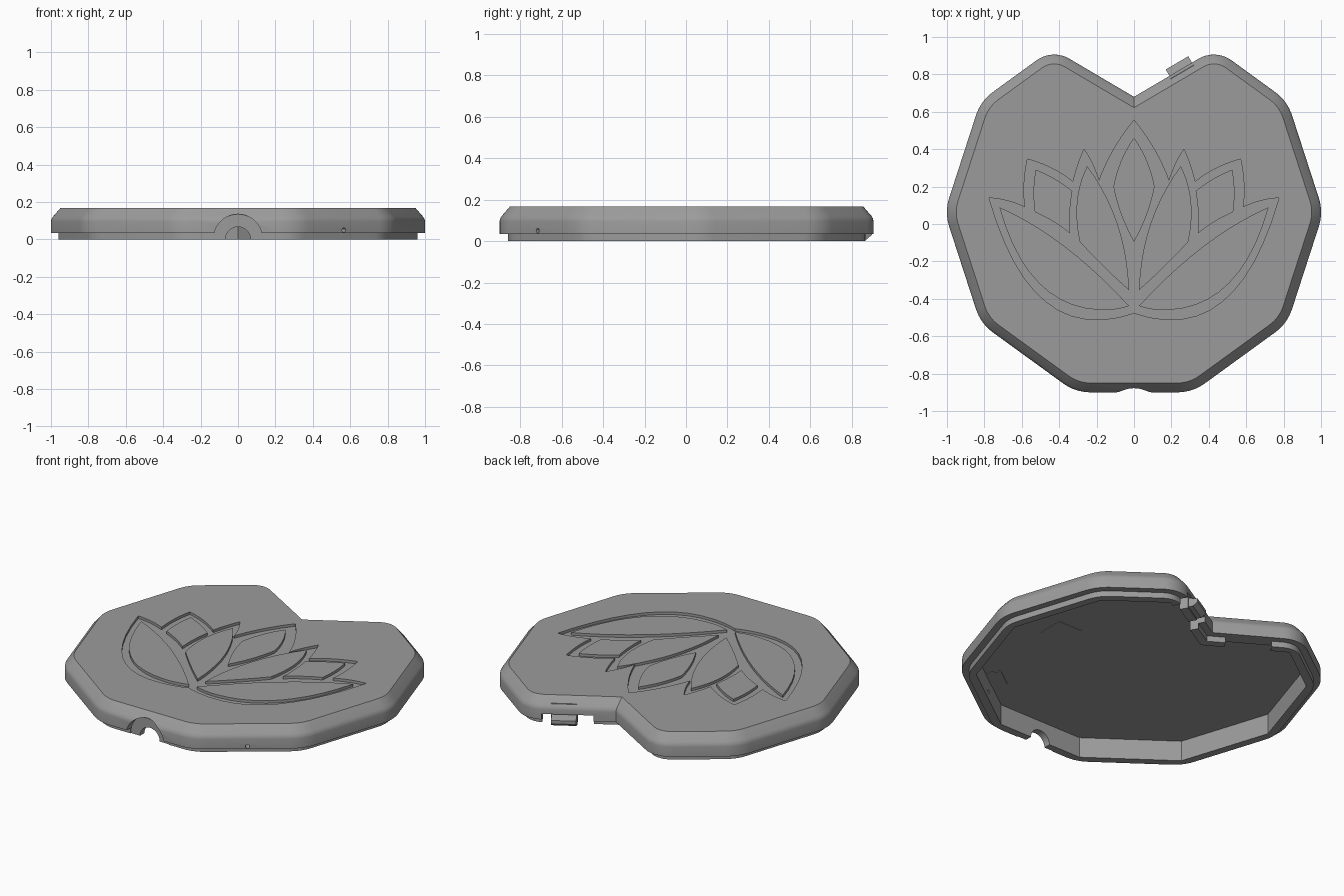
import bpy, bmesh, math
from mathutils import Vector, Matrix

if "Cube" in bpy.data.objects:
    bpy.data.objects.remove(bpy.data.objects["Cube"])

grey = bpy.data.materials.new("mid grey")
grey.diffuse_color = (0.33, 0.33, 0.33, 1)
grey.use_nodes = True
grey.node_tree.nodes["Principled BSDF"].inputs["Base Color"].default_value = grey.diffuse_color

# Outline corners (x, y, rounding radius), counter-clockwise, mirrored about x = 0
HALF = [(0.313, -0.9, 0.25), (0.82, -0.532, 0.25), (1.013, 0.063, 0.25),
        (0.82, 0.658, 0.25), (0.436, 0.937, 0.16)]
CORNERS = HALF + [(0, 0.68, 0)] + [(-x, y, r) for x, y, r in reversed(HALF)]
TOP, RIM, CEILING = 0.167, 0.035, 0.125


def outline(inset, rounded=True, steps=8):
    """Outline moved inward, with rounded or sharp corners."""
    pts, n = [], len(CORNERS)
    for i, (x, y, r) in enumerate(CORNERS):
        p = Vector((x, y))
        a = p - Vector(CORNERS[i - 1][:2])
        b = Vector(CORNERS[(i + 1) % n][:2]) - p
        n1 = Vector((a.y, -a.x)).normalized()
        n2 = Vector((b.y, -b.x)).normalized()
        miter = (n1 + n2) / (1 + n1.dot(n2))
        if rounded and r > 0:
            turn = math.atan2(n1.x * n2.y - n1.y * n2.x, n1.dot(n2))
            for k in range(steps + 1):
                direction = Matrix.Rotation(turn * k / steps, 2) @ n1
                pts.append(p - r * miter + (r - inset) * direction)
        else:
            pts.append(p - inset * miter)
    return pts


def loft(name, rings):
    """Solid through a stack of (points, z) rings, capped at both ends."""
    bm = bmesh.new()
    loops = [[bm.verts.new((p[0], p[1], z)) for p in pts] for pts, z in rings]
    for lo, hi in zip(loops, loops[1:]):
        for i in range(len(lo)):
            j = (i + 1) % len(lo)
            bm.faces.new((lo[i], lo[j], hi[j], hi[i]))
    bm.faces.new(loops[0][::-1])
    bm.faces.new(loops[-1])
    bmesh.ops.recalc_face_normals(bm, faces=bm.faces)
    return finish(name, bm)


def finish(name, bm):
    me = bpy.data.meshes.new(name)
    bm.to_mesh(me)
    bm.free()
    me.materials.append(grey)
    ob = bpy.data.objects.new(name, me)
    bpy.context.collection.objects.link(ob)
    return ob


def box(name, centre, size, angle=0.0):
    bm = bmesh.new()
    bmesh.ops.create_cube(bm, size=1)
    bm.transform(Matrix.Translation(centre) @ Matrix.Rotation(angle, 4, 'Z')
                 @ Matrix.Diagonal((*size, 1)))
    return finish(name, bm)


def rod(name, a, b, radius, sides=40):
    a, b = Vector(a), Vector(b)
    bm = bmesh.new()
    bmesh.ops.create_cone(bm, cap_ends=True, segments=sides, radius1=radius,
                          radius2=radius, depth=(b - a).length)
    bm.transform(Matrix.Translation((a + b) / 2)
                 @ (b - a).to_track_quat('Z', 'Y').to_matrix().to_4x4())
    return finish(name, bm)


def select(ob):
    bpy.ops.object.select_all(action='DESELECT')
    ob.select_set(True)
    bpy.context.view_layer.objects.active = ob


def cut(body, cutter):
    select(body)
    mod = body.modifiers.new("cut", 'BOOLEAN')
    mod.operation, mod.solver, mod.object = 'DIFFERENCE', 'EXACT', cutter
    bpy.ops.object.modifier_apply(modifier=mod.name)
    bpy.data.objects.remove(cutter, do_unlink=True)


def path(segments, end, steps=10):
    """Curve through (corner, midpoint) pairs; midpoint None means straight."""
    pts = []
    for i, (p, via) in enumerate(segments):
        q = Vector(segments[i + 1][0] if i + 1 < len(segments) else end)
        p = Vector(p)
        if via is None:
            pts.append(p)
            continue
        c = 2 * Vector(via) - (p + q) / 2
        for k in range(steps):
            t = k / steps
            pts.append((1 - t) ** 2 * p + 2 * t * (1 - t) * c + t * t * q)
    return pts


def flip(pts):
    return [Vector((-p.x, p.y)) for p in reversed(pts)]


# Lid shell: lower lip, wall and bevelled top edge
lid = loft("lid_shell", [
    (outline(0.04), 0), (outline(0.04), RIM), (outline(0), RIM),
    (outline(0), 0.095), (outline(0.003), 0.109), (outline(0.011), 0.122),
    (outline(0.05), TOP)])
cut(lid, loft("cavity", [(outline(0.088, False), -0.1),
                         (outline(0.088, False), CEILING)]))

# Sunken flower outline on the top
right = path([((0, -0.475), (0.09, -0.5)), ((0.18, -0.51), (0.53, -0.36)),
              ((0.775, 0.139), (0.68, 0.125)), ((0.583, 0.09), (0.587, 0.22)),
              ((0.57, 0.347), (0.44, 0.298)), ((0.326, 0.225), (0.30, 0.315)),
              ((0.267, 0.4), (0.222, 0.32)), ((0.187, 0.23), (0.108, 0.4))],
             (0, 0.555))
left = flip(right + [Vector((0, 0.555))])[:-1]
cut(lid, loft("flower_cutter", [(right + left, TOP - 0.016),
                                (right + left, 0.3)]))

# Petals standing in the sunken flower, flush with the top
side_petals = {
    "inner_petal": path([((0.027, -0.353), (0.16, -0.23)),
                         ((0.29, -0.095), (0.305, 0.12)),
                         ((0.25, 0.31), (0.088, 0.0))], (0.027, -0.353)),
    "middle_petal": path([((0.342, -0.05), (0.43, 0.012)),
                          ((0.53, 0.064), (0.537, 0.18)),
                          ((0.525, 0.29), (0.425, 0.242)),
                          ((0.33, 0.176), (0.343, 0.06))], (0.342, -0.05)),
    "outer_petal": path([((0.027, -0.438), (0.1, -0.456)),
                         ((0.18, -0.46), (0.51, -0.315)),
                         ((0.72, 0.09), (0.37, -0.12))], (0.027, -0.438)),
}
for name, pts in side_petals.items():
    for side, shape in (("right", pts), ("left", flip(pts))):
        loft(f"{name}_{side}", [(shape, TOP - 0.02), (shape, TOP)])
half = path([((0, -0.095), (0.068, 0.05)), ((0.11, 0.2), (0.068, 0.34))],
            (0, 0.46))
centre = half + flip(half + [Vector((0, 0.46))])[:-1]
loft("centre_petal", [(centre, TOP - 0.02), (centre, TOP)])

# Cable arch at the front: wide recess and smaller through hole
cut(lid, rod("arch_recess", (0, -1, 0.005), (0, -0.855, 0.005), 0.13))
cut(lid, rod("arch_hole", (0, -1, 0), (0, -0.7, 0), 0.067))

# Small hole through the front right wall
cut(lid, rod("pin_hole", (0.625, -0.797, 0.05), (0.49, -0.611, 0.05), 0.012, 16))

# Gaps in the rim along both sides of the notch
slope = math.atan2(0.257, 0.436)
along = Vector((math.cos(slope), math.sin(slope), 0))
outward = Vector((-along.y, along.x, 0))
spot = Vector((0.25, 0.827, 0))
cut(lid, box("clip_gap", spot - along * 0.02 - outward * 0.04,
             (0.29, 0.16, 0.14), slope))
cut(lid, box("lip_gap", (-0.2, 0.755, 0), (0.26, 0.24, 0.07), -slope))

# Snap clip in the gap: upright arm and wedge-shaped catch
box("clip_arm", spot - outward * 0.04 + Vector((0, 0, 0.065)),
    (0.145, 0.05, 0.13), slope)
bm = bmesh.new()
section = [(-0.03, 0.008), (0.012, 0.008), (0.04, 0.03), (0.04, 0.05), (-0.03, 0.068)]
ends = [[bm.verts.new(spot + along * s + outward * d + Vector((0, 0, z)))
         for d, z in section] for s in (-0.07, 0.07)]
bm.faces.new(ends[0])
bm.faces.new(ends[1])
for i in range(5):
    j = (i + 1) % 5
    bm.faces.new((ends[0][i], ends[0][j], ends[1][j], ends[1][i]))
bmesh.ops.recalc_face_normals(bm, faces=bm.faces)
finish("clip_catch", bm)

# Thin square pads under the ceiling
box("side_pad", (0.555, 0.03, CEILING), (0.16, 0.16, 0.006))
box("front_pad", (0.505, -0.62, CEILING), (0.15, 0.13, 0.006), math.radians(36))

# Smooth the rounded wall, keep crisp edges
select(lid)
bpy.ops.object.shade_smooth_by_angle(angle=math.radians(30))
